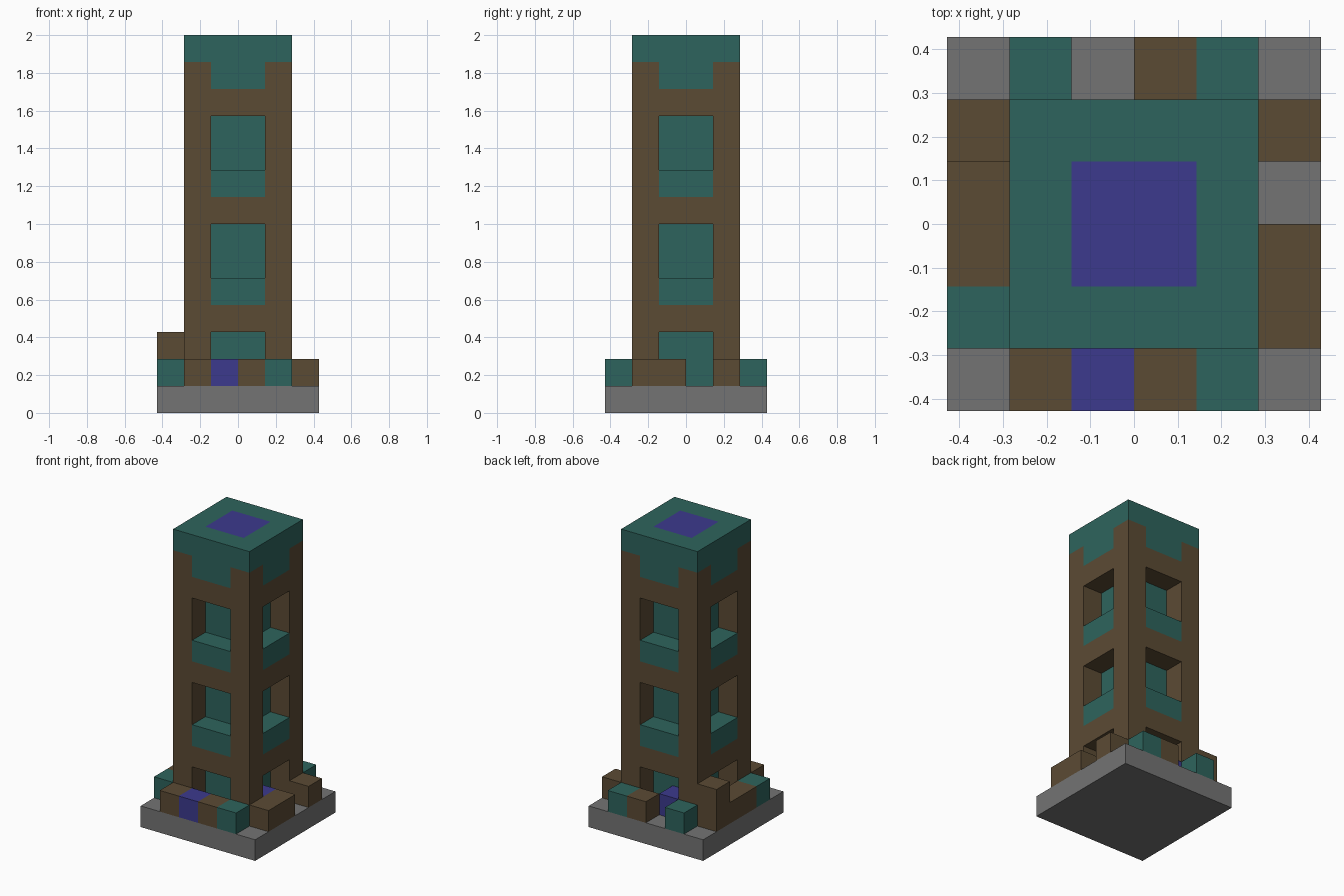
import bpy, bmesh
from mathutils import Vector

cube = bpy.data.objects.get("Cube")
if cube:
    bpy.data.objects.remove(cube, do_unlink=True)

U = 2 / 14  # edge of one block


def material(name, rgb):
    m = bpy.data.materials.new(name)
    m.use_nodes = True
    m.diffuse_color = (*rgb, 1)
    m.node_tree.nodes["Principled BSDF"].inputs["Base Color"].default_value = (*rgb, 1)
    return m


STONE, WOOD, TEAL, VIOLET = range(4)
MATS = [
    material("grey_stone", (0.174, 0.174, 0.174)),
    material("brown_wood", (0.105, 0.069, 0.034)),
    material("teal", (0.027, 0.127, 0.109)),
    material("violet", (0.045, 0.042, 0.27)),
]

# Each part maps a block position to its colour
parts = {}


def fill(part, xs, ys, zs, colour):
    blocks = parts.setdefault(part, {})
    for x in range(*xs):
        for y in range(*ys):
            for z in range(*zs):
                blocks[x, y, z] = colour


# Ground slab
fill("base_slab", (-3, 3), (-3, 3), (0, 1), STONE)

# Inner core, its violet top set into the roof
fill("tower_core", (-1, 1), (-1, 1), (1, 13), TEAL)
fill("tower_core", (-1, 1), (-1, 1), (13, 14), VIOLET)

# Corner posts
for x in (-2, 1):
    for y in (-2, 1):
        fill("corner_posts", (x, x + 1), (y, y + 1), (1, 13), WOOD)

# Lintels, window sills and crown panels on all four walls
wall_bands = [
    ("lintels", 3, WOOD), ("lintels", 7, WOOD), ("lintels", 11, WOOD),
    ("window_sills", 4, TEAL), ("window_sills", 8, TEAL),
    ("crown_panels", 12, TEAL),
]
for part, z, colour in wall_bands:
    for side in (-2, 1):
        fill(part, (-1, 1), (side, side + 1), (z, z + 1), colour)
        fill(part, (side, side + 1), (-1, 1), (z, z + 1), colour)

# Roof rim around the core
fill("roof_rim", (-2, 2), (-2, 2), (13, 14), TEAL)
for x in (-1, 0):
    for y in (-1, 0):
        del parts["roof_rim"][x, y, 13]

# Loose blocks around the foot, listed along each side
for i, colour in enumerate((WOOD, VIOLET, WOOD, TEAL), -2):
    fill("front_blocks", (i, i + 1), (-3, -2), (1, 2), colour)
for i, colour in enumerate((TEAL, None, WOOD, TEAL), -2):
    if colour is not None:
        fill("back_blocks", (i, i + 1), (2, 3), (1, 2), colour)
for i, colour in enumerate((WOOD, WOOD, None, WOOD), -2):
    if colour is not None:
        fill("left_blocks", (2, 3), (i, i + 1), (1, 2), colour)
for i, colour in enumerate((TEAL, WOOD, WOOD, WOOD), -2):
    fill("right_blocks", (-3, -2), (i, i + 1), (1, 2), colour)
fill("right_blocks", (-3, -2), (1, 2), (2, 3), WOOD)

# Violet blocks inside two doorways
fill("doorway_blocks", (1, 2), (-1, 0), (1, 2), VIOLET)
fill("doorway_blocks", (-1, 0), (1, 2), (1, 2), VIOLET)

# Build the outer skin of every part
occupied = {cell for blocks in parts.values() for cell in blocks}
AXES = [Vector(a) for a in ((1, 0, 0), (0, 1, 0), (0, 0, 1))]


def build(name, blocks):
    bm = bmesh.new()
    for cell, colour in blocks.items():
        centre = Vector(cell) + Vector((0.5, 0.5, 0.5))
        for a in range(3):
            for sign in (-1, 1):
                n = AXES[a] * sign
                if tuple(int(v) for v in Vector(cell) + n) in occupied:
                    continue
                p, q = AXES[(a + 1) % 3] * sign, AXES[(a + 2) % 3]
                corners = (n - p - q, n + p - q, n + p + q, n - p + q)
                face = bm.faces.new([bm.verts.new((centre + c / 2) * U) for c in corners])
                face.material_index = colour
    bmesh.ops.remove_doubles(bm, verts=bm.verts, dist=0.001)
    mesh = bpy.data.meshes.new(name)
    bm.to_mesh(mesh)
    bm.free()
    for m in MATS:
        mesh.materials.append(m)
    bpy.context.collection.objects.link(bpy.data.objects.new(name, mesh))


for name, blocks in parts.items():
    build(name, blocks)
